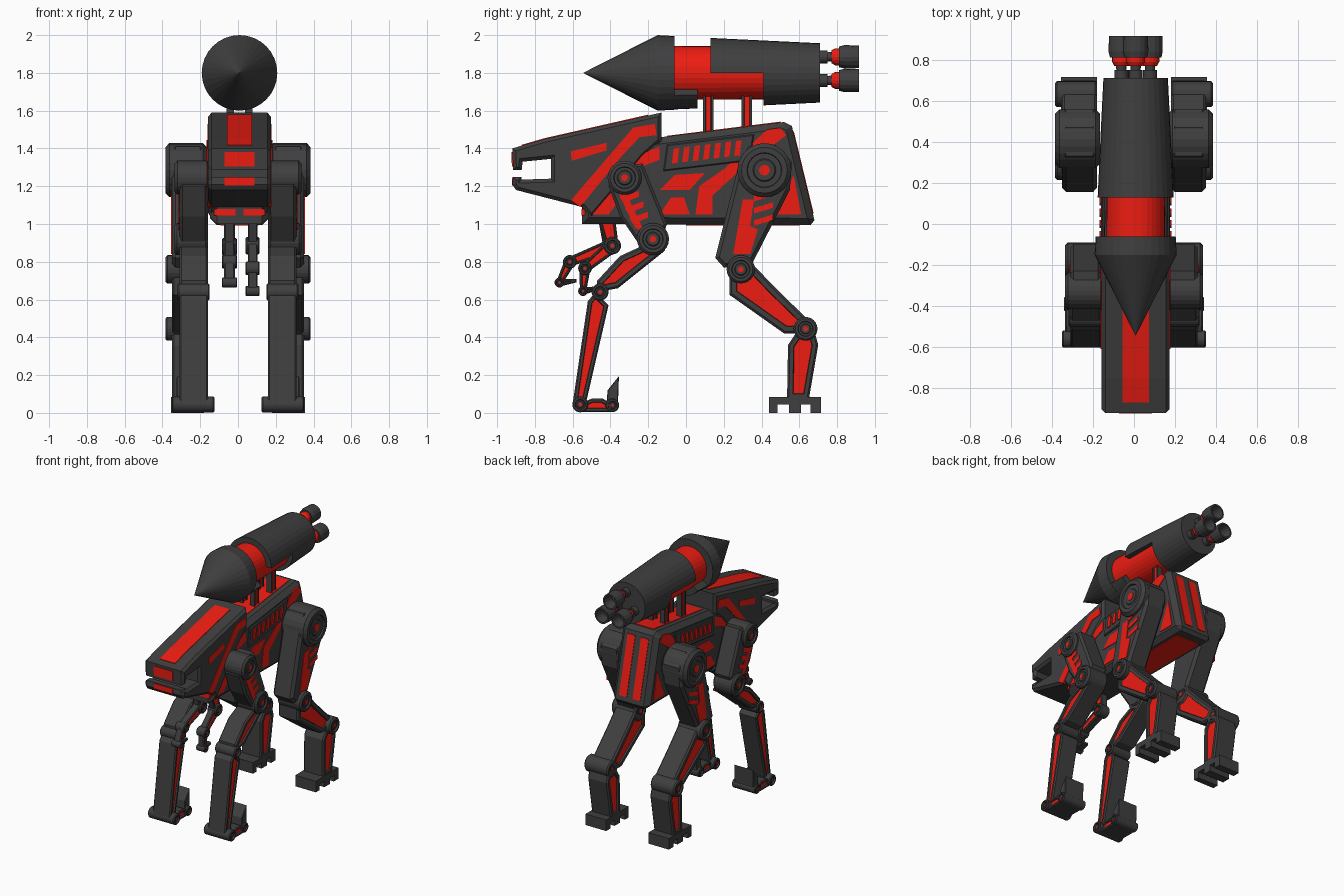
import bpy, bmesh, math
from mathutils import Vector

def material(name, rgb):
    m = bpy.data.materials.new(name)
    m.diffuse_color = (*rgb, 1)
    return m

DARK = material("dark_metal", (0.05, 0.049, 0.051))
RED = material("red_panel", (0.85, 0.012, 0.006))
CX = 0.008      # centre of the body and rocket

def finish(name, bm, mats):
    bmesh.ops.recalc_face_normals(bm, faces=bm.faces)
    me = bpy.data.meshes.new(name)
    bm.to_mesh(me)
    bm.free()
    for m in mats:
        me.materials.append(m)
    ob = bpy.data.objects.new(name, me)
    bpy.context.collection.objects.link(ob)
    return ob

def prism(name, pts, x0, x1, mat=DARK, bev=0, inset=0, depth=0.012, inner=RED):
    """Side profile (y, z) extruded along x, with chamfered and recessed ends."""
    bm = bmesh.new()
    f = bm.faces.new([bm.verts.new((x0, y, z)) for y, z in pts])
    r = bmesh.ops.extrude_face_region(bm, geom=[f])
    for v in r["geom"]:
        if isinstance(v, bmesh.types.BMVert):
            v.co.x = x1
    bmesh.ops.recalc_face_normals(bm, faces=bm.faces)
    if bev:
        rim = [e for e in bm.edges if abs(e.verts[0].co.x - e.verts[1].co.x) < 1e-5]
        bmesh.ops.bevel(bm, geom=rim, offset=bev, offset_type='OFFSET', segments=1,
                        profile=0.5, affect='EDGES')
        bmesh.ops.recalc_face_normals(bm, faces=bm.faces)
    if inset:
        bm.normal_update()
        caps = [f for f in bm.faces if all(abs(v.co.x - x0) < 1e-4 for v in f.verts)
                or all(abs(v.co.x - x1) < 1e-4 for v in f.verts)]
        bmesh.ops.inset_individual(bm, faces=caps, thickness=inset, use_even_offset=True)
        bmesh.ops.inset_individual(bm, faces=caps, thickness=0.003, depth=-depth, use_even_offset=True)
        for f in caps:
            f.material_index = 1
    return finish(name, bm, [mat, inner])

def circle(y, z, r, n=24):
    return [(y + r * math.cos(2 * math.pi * i / n), z + r * math.sin(2 * math.pi * i / n)) for i in range(n)]

def joint(name, y, z, r, x0, x1):
    """Round joint with a dished face, hub and red centre."""
    prism(name, circle(y, z, r), x0, x1, DARK, r * 0.15, r * 0.2, 0.012, DARK)
    s = (x1 - x0) * 0.03
    prism(name + "_hub", circle(y, z, r * 0.45, 16), x0 + s, x1 - s, DARK, r * 0.06)
    prism(name + "_centre", circle(y, z, r * 0.2, 12), x0 + s * 0.5, x1 - s * 0.5, RED)

def panels(name, pts, x, h=0.004, c=CX):
    for s in (1, -1):
        prism(name, pts, c + s * (x - 0.02), c + s * (x + h), RED)

def lathe(name, prof, a0, a1, mat, x=CX, z=1.8, n=32):
    """Profile (y, radius) turned about a y axis through a0..a1 degrees."""
    bm = bmesh.new()
    rows = []
    for i in range(n + 1):
        a = math.radians(a0 + (a1 - a0) * i / n)
        rows.append([bm.verts.new((x + r * math.cos(a), y, z + r * math.sin(a))) for y, r in prof])
    for p, q in zip(rows, rows[1:]):
        for k in range(len(prof) - 1):
            bm.faces.new((p[k], p[k + 1], q[k + 1], q[k]))
    if a1 - a0 < 360:
        bm.faces.new(rows[0])
        bm.faces.new(rows[-1])
    bmesh.ops.remove_doubles(bm, verts=bm.verts, dist=1e-5)
    return finish(name, bm, [mat])

def link(name, p, q, w0, w1, x0, x1):
    p, q = Vector(p), Vector(q)
    d = (q - p).normalized()
    n = Vector((-d.y, d.x))
    pts = [tuple(v) for v in (p + n * w0, q + n * w1, q - n * w1, p - n * w0)]
    prism(name, pts, x0, x1, DARK, 0.006, 0.006, 0.006)

# Torso and head
prism("torso", [(-0.55, 1.0), (-0.55, 1.09), (-0.3, 1.44), (-0.13, 1.46), (0.52, 1.54), (0.56, 1.52),
                (0.68, 1.02), (0.66, 0.995)], CX - 0.155, CX + 0.155, DARK, 0.035)
prism("head", [(-0.92, 1.40), (-0.75, 1.45), (-0.13, 1.59), (-0.13, 1.44), (-0.22, 1.36), (-0.5, 1.03),
               (-0.55, 1.09), (-0.9, 1.18), (-0.92, 1.21), (-0.915, 1.25), (-0.87, 1.25), (-0.87, 1.235),
               (-0.715, 1.24), (-0.715, 1.345), (-0.865, 1.33), (-0.87, 1.285), (-0.915, 1.285)],
      CX - 0.166, CX + 0.166, DARK, 0.018)

# Red inlays on the head and torso sides
panels("brow_panel", [(-0.61, 1.385), (-0.42, 1.43), (-0.42, 1.39), (-0.605, 1.335)], 0.166)
panels("cheek_stripe", [(-0.28, 1.51), (-0.165, 1.53), (-0.155, 1.47), (-0.245, 1.46), (-0.34, 1.36),
                        (-0.56, 1.09), (-0.61, 1.125), (-0.40, 1.37)], 0.166)
panels("neck_stripe", [(-0.14, 1.41), (-0.14, 1.34), (-0.22, 1.31), (-0.41, 1.05), (-0.5, 1.05), (-0.24, 1.37)], 0.155)
panels("flank_triangle", [(-0.14, 1.05), (0.02, 1.05), (-0.01, 1.14), (-0.08, 1.14)], 0.155)
panels("flank_wedge", [(-0.14, 1.18), (-0.06, 1.26), (0.1, 1.27), (0.02, 1.18)], 0.155)
panels("flank_stripe", [(0.05, 1.05), (0.14, 1.05), (0.14, 1.15), (0.27, 1.27), (0.53, 1.47), (0.5, 1.51),
                        (0.43, 1.5), (0.2, 1.29), (0.07, 1.2)], 0.155)
panels("haunch_triangle", [(0.48, 1.05), (0.61, 1.05), (0.57, 1.26)], 0.155)

# Vent grille on each flank
for s in (1, -1):
    prism("vent_frame", [(-0.12, 1.28), (-0.10, 1.42), (0.36, 1.475), (0.34, 1.335)],
          CX + s * 0.13, CX + s * 0.168, DARK, 0.006)
    for i in range(7):
        y = -0.075 + 0.055 * i
        z = 1.32 + 0.12 * (y + 0.075)
        prism("vent_slot", [(y, z), (y + 0.03, z + 0.004), (y + 0.04, z + 0.084), (y + 0.01, z + 0.08)],
              CX + s * 0.14, CX + s * 0.175, RED)

# Top, front, back and belly inlays
prism("head_top_strip", [(-0.87, 1.419), (-0.75, 1.454), (-0.2, 1.579), (-0.2, 1.55), (-0.75, 1.43), (-0.87, 1.40)],
      CX - 0.065, CX + 0.065, RED)
prism("spine_strip", [(-0.1, 1.467), (0.5, 1.542), (0.5, 1.51), (-0.1, 1.44)], CX - 0.08, CX + 0.08, RED)
prism("nose_panel", [(-0.922, 1.305), (-0.924, 1.38), (-0.9, 1.38), (-0.9, 1.305)], CX - 0.08, CX + 0.08, RED)
prism("jaw_panel", [(-0.922, 1.205), (-0.922, 1.245), (-0.89, 1.245), (-0.89, 1.205)], CX - 0.08, CX + 0.08, RED)
prism("belly_panel", [(0.0, 1.02), (0.6, 1.02), (0.6, 0.991), (0.0, 0.993)], CX - 0.1, CX + 0.1, RED)
for s in (1, -1):
    prism("chest_panel", [(-0.554, 1.045), (-0.554, 1.08), (-0.53, 1.08), (-0.53, 1.045)],
          CX + s * 0.02, CX + s * 0.135, RED)
    prism("back_strip", [(0.571, 1.49), (0.676, 1.055), (0.65, 1.055), (0.545, 1.49)],
          CX + s * 0.025, CX + s * 0.09, RED)

# Rocket on the back
lathe("rocket_nose", [(-0.545, 0), (-0.15, 0.2), (-0.06, 0.195), (-0.06, 0)], 0, 360, DARK)
lathe("rocket_core", [(-0.1, 0), (-0.1, 0.143), (0.5, 0.14), (0.5, 0)], 0, 360, RED)
lathe("rocket_chin", [(-0.1, 0), (-0.1, 0.195), (0.06, 0.188), (0.06, 0)], 218, 322, DARK, n=12)
lathe("rocket_upper_shell", [(0.13, 0), (0.13, 0.185), (0.71, 0.157), (0.71, 0)], 0, 180, DARK, n=16)
lathe("rocket_lower_shell", [(0.41, 0), (0.41, 0.172), (0.71, 0.157), (0.71, 0)], 180, 360, DARK, n=16)
for dx, z in ((0, 1.885), (-0.07, 1.76), (0.07, 1.76)):
    lathe("nozzle_neck", [(0.7, 0), (0.7, 0.034), (0.75, 0.034), (0.75, 0.024), (0.82, 0.03)], 0, 360, DARK, CX + dx, z, 16)
    lathe("nozzle_ring", [(0.77, 0), (0.77, 0.034), (0.79, 0.045), (0.81, 0.045), (0.81, 0)], 0, 360, RED, CX + dx, z, 16)
    lathe("nozzle_bell", [(0.81, 0), (0.81, 0.055), (0.84, 0.062), (0.915, 0.06), (0.915, 0.048), (0.84, 0.035),
                          (0.84, 0)], 0, 360, DARK, CX + dx, z, 16)
for y in (0.118, 0.322):
    for s in (1, -1):
        prism("rocket_pylon", [(y - 0.028, 1.46), (y - 0.028, 1.7), (y + 0.028, 1.7), (y + 0.028, 1.46)],
              CX + s * 0.03, CX + s * 0.07, DARK, 0, 0.012, 0.006)

# Legs, mirrored left and right
for s in (1, -1):
    a, b = s * 0.18, s * 0.35
    # hind leg
    prism("hind_thigh", [(0.275, 1.30), (0.33, 1.41), (0.47, 1.42), (0.56, 1.33), (0.55, 1.18), (0.34, 0.77),
                         (0.2, 0.77), (0.155, 0.82)], a, b, DARK, 0.02)
    joint("hip_joint", 0.415, 1.285, 0.143, s * 0.165, s * 0.385)
    prism("thigh_stripe", [(0.25, 0.84), (0.34, 0.84), (0.38, 0.97), (0.34, 0.99), (0.36, 1.13), (0.3, 1.13)],
          s * 0.3, s * 0.354, RED)
    for i in range(3):
        z = 0.99 + 0.065 * i
        prism("thigh_slot", [(0.36, z), (0.46, z + 0.03), (0.46, z + 0.06), (0.36, z + 0.03)], s * 0.3, s * 0.354, RED)
    prism("hind_shin", [(0.23, 0.72), (0.23, 0.625), (0.52, 0.42), (0.61, 0.42), (0.65, 0.49), (0.47, 0.665), (0.36, 0.78)],
          a, b, DARK, 0.012, 0.025)
    joint("hind_knee", 0.29, 0.76, 0.075, a, s * 0.385)
    prism("hind_shank", [(0.54, 0.36), (0.60, 0.45), (0.68, 0.43), (0.70, 0.36), (0.65, 0.07), (0.535, 0.07)],
          a, b, DARK, 0.01, 0.02)
    joint("hind_hock", 0.633, 0.445, 0.063, a, s * 0.385)
    prism("hind_foot", [(0.44, 0), (0.44, 0.085), (0.715, 0.085), (0.715, 0), (0.66, 0), (0.66, 0.045), (0.61, 0.045),
                        (0.61, 0), (0.545, 0), (0.545, 0.045), (0.485, 0.045), (0.485, 0)], a, s * 0.355, DARK)
    # front leg
    a, b = s * 0.16, s * 0.31
    prism("front_upper_arm", [(-0.41, 1.2), (-0.38, 1.31), (-0.23, 1.32), (-0.1, 1.0), (-0.15, 0.87), (-0.24, 0.88),
                              (-0.35, 1.04)], a, b, DARK, 0.015)
    for i in range(3):
        z = 1.0 + 0.055 * i
        y = -0.23 - 0.025 * i
        prism("arm_slot", [(y - 0.07, z + 0.03), (y + 0.03, z + 0.065), (y + 0.03, z + 0.035), (y - 0.05, z)],
              s * 0.28, s * 0.314, RED)
    prism("arm_stripe", [(-0.36, 1.17), (-0.32, 1.17), (-0.22, 0.96), (-0.27, 0.98)], s * 0.28, s * 0.314, RED)
    joint("shoulder_joint", -0.325, 1.245, 0.09, s * 0.15, s * 0.335)
    prism("front_forearm", [(-0.11, 0.86), (-0.36, 0.66), (-0.47, 0.64), (-0.47, 0.70), (-0.35, 0.83), (-0.22, 0.89)],
          a, b, DARK, 0.01, 0.02)
    joint("front_elbow", -0.175, 0.92, 0.085, a, s * 0.335)
    prism("front_shin", [(-0.52, 0.59), (-0.48, 0.64), (-0.41, 0.57), (-0.53, 0.05), (-0.60, 0.05)],
          a, b, DARK, 0.008, 0.013)
    joint("front_wrist", -0.455, 0.64, 0.045, s * 0.15, s * 0.32)
    prism("front_foot", [(-0.57, 0.005), (-0.57, 0.045), (-0.5, 0.075), (-0.44, 0.075), (-0.39, 0.045), (-0.39, 0.005)],
          s * 0.15, s * 0.335, DARK, 0.006, 0.012)
    joint("front_toe_joint", -0.56, 0.045, 0.042, s * 0.125, s * 0.35)
    joint("front_heel_joint", -0.39, 0.04, 0.036, s * 0.14, s * 0.34)
    prism("front_spur", [(-0.42, 0.06), (-0.415, 0.12), (-0.355, 0.195), (-0.36, 0.05)], a, s * 0.325, DARK, 0.004)

# Small chest arms hanging in two different poses
poses = (("right", 0.04, 0.115, [(-0.42, 1.03), (-0.39, 0.885), (-0.535, 0.765), (-0.545, 0.645), (-0.47, 0.66)]),
         ("left", -0.085, -0.005, [(-0.42, 1.03), (-0.405, 0.88), (-0.615, 0.80), (-0.67, 0.69), (-0.58, 0.7)]))
for side, x0, x1, path in poses:
    for i, (p, q) in enumerate(zip(path, path[1:])):
        w = 0.045 - 0.008 * i
        link(f"{side}_chest_arm_{i}", p, q, w, w - 0.012, x0 + 0.012, x1 - 0.012)
        if 0 < i:
            joint(f"{side}_chest_arm_joint_{i}", *p, 0.056 - 0.01 * i, x0, x1)
